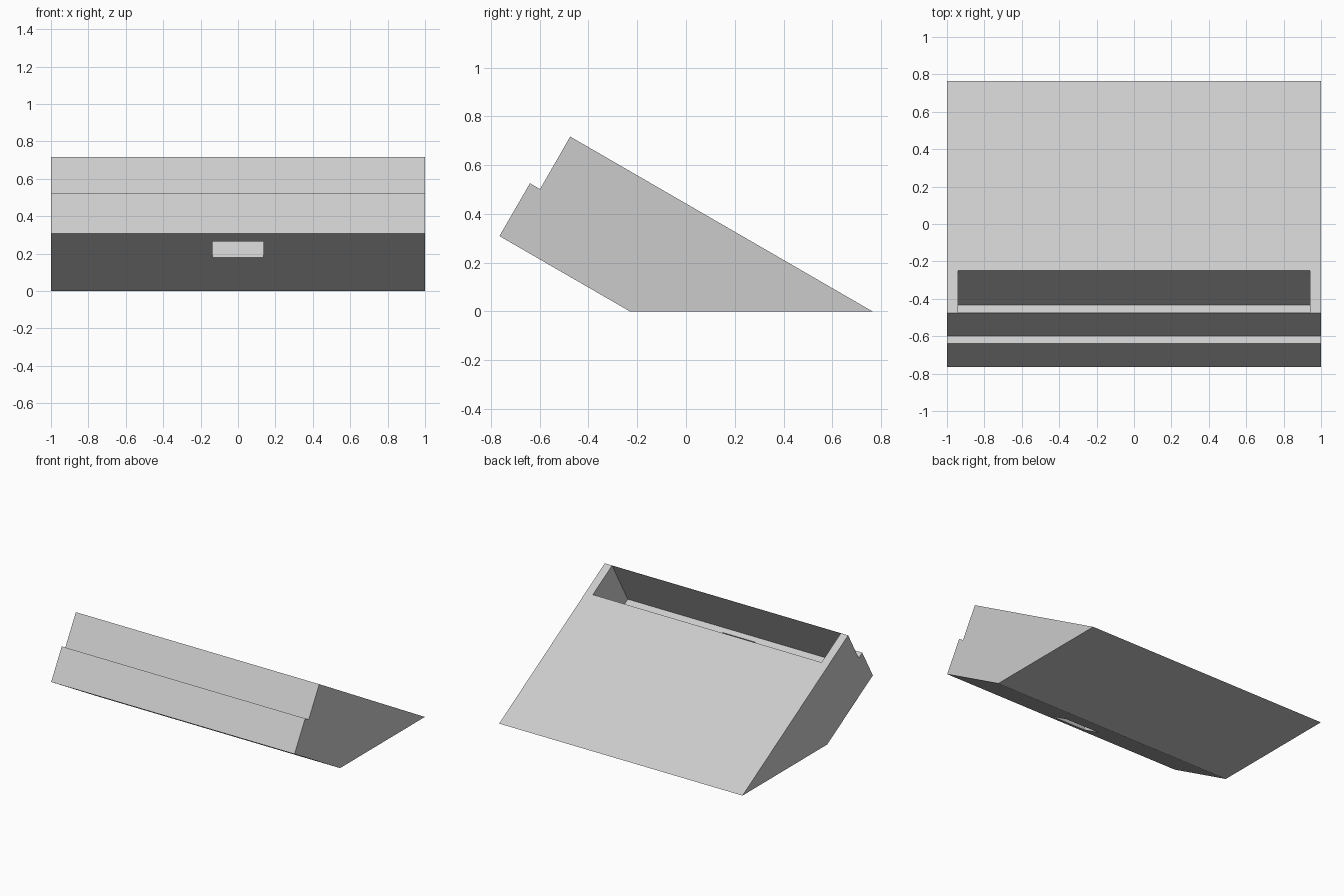
import bpy
import bmesh
from math import radians, sin, cos
from mathutils import Vector

cube = bpy.data.objects.get("Cube")
if cube:
    bpy.data.objects.remove(cube, do_unlink=True)

grey = bpy.data.materials.new("light_grey")
grey.use_nodes = True
grey.diffuse_color = (0.6, 0.6, 0.6, 1)
grey.node_tree.nodes["Principled BSDF"].inputs["Base Color"].default_value = (0.6, 0.6, 0.6, 1)


def extrude_profile(name, profile, half_width):
    """Prism from a side profile of (y, z) points, centred on x = 0."""
    bm = bmesh.new()
    face = bm.faces.new([bm.verts.new((-half_width, y, z)) for y, z in profile])
    moved = bmesh.ops.extrude_face_region(bm, geom=[face])["geom"]
    bmesh.ops.translate(bm, vec=(2 * half_width, 0, 0),
                        verts=[v for v in moved if isinstance(v, bmesh.types.BMVert)])
    bmesh.ops.recalc_face_normals(bm, faces=bm.faces)
    mesh = bpy.data.meshes.new(name)
    bm.to_mesh(mesh)
    bm.free()
    mesh.materials.append(grey)
    obj = bpy.data.objects.new(name, mesh)
    bpy.context.collection.objects.link(obj)
    return obj


def cut(target, cutter):
    mod = target.modifiers.new(cutter.name, "BOOLEAN")
    mod.operation = "DIFFERENCE"
    mod.solver = "EXACT"
    mod.object = cutter
    cutter.hide_render = True
    cutter.hide_viewport = True


# Directions of the tilted shelf: up the back rest, and down along the shelf
up = Vector((sin(radians(30)), cos(radians(30))))
along = Vector((cos(radians(30)), -sin(radians(30))))

# Wedge body with front lip and raised side cheeks
front = Vector((-0.765, 0.309))
lip = front + up * 0.25
stand = extrude_profile("stand_body", [
    front, lip, lip + along * 0.048, (-0.475, 0.717), (0.765, 0), (-0.23, 0)], 1.0)

# Shelf slot between the cheeks
shelf_front = front + along * 0.048 + up * 0.128
shelf_back = shelf_front + along * 0.26
slot = extrude_profile("shelf_slot_cutter", [
    shelf_front, shelf_back, shelf_back + up * 0.7, shelf_front + up * 0.7], 0.94)
cut(stand, slot)

# Cable opening through the shelf
hole_front = front + along * 0.087 - up * 0.05
hole_back = hole_front + along * 0.173
hole = extrude_profile("cable_hole_cutter", [
    hole_front, hole_back, hole_back + up * 0.22, hole_front + up * 0.22], 0.137)
cut(stand, hole)
